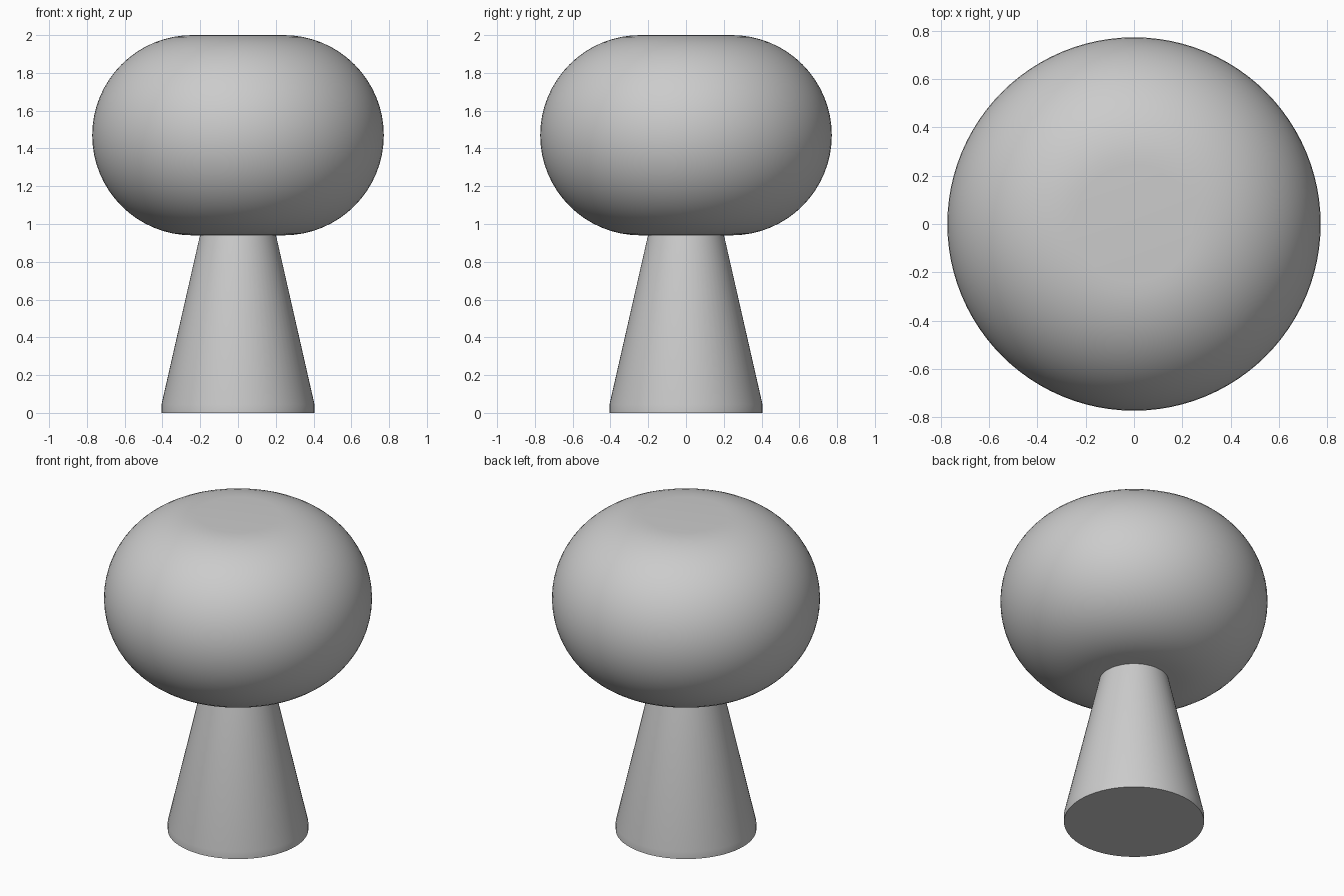
import bpy
import math

cube = bpy.data.objects.get("Cube")
if cube:
    bpy.data.objects.remove(cube)

grey = bpy.data.materials.new("plain_grey")
grey.use_nodes = True
colour = (0.6, 0.6, 0.6, 1)
grey.diffuse_color = colour
grey.node_tree.nodes["Principled BSDF"].inputs["Base Color"].default_value = colour


def lathe(name, profile, sides):
    """Spin a profile of (radius, height) around z and close both ends."""
    verts, faces = [], []
    for r, z in profile:
        for i in range(sides):
            a = math.tau * i / sides
            verts.append((r * math.cos(a), r * math.sin(a), z))
    for k in range(len(profile) - 1):
        for i in range(sides):
            j = (i + 1) % sides
            low, high = k * sides, (k + 1) * sides
            faces.append((low + i, low + j, high + j, high + i))
    faces.append(tuple(reversed(range(sides))))
    faces.append(tuple(range(len(verts) - sides, len(verts))))
    mesh = bpy.data.meshes.new(name)
    mesh.from_pydata(verts, [], faces)
    mesh.materials.append(grey)
    obj = bpy.data.objects.new(name, mesh)
    bpy.context.collection.objects.link(obj)
    bpy.ops.object.select_all(action="DESELECT")
    obj.select_set(True)
    bpy.context.view_layer.objects.active = obj
    bpy.ops.object.shade_smooth_by_angle(angle=math.radians(30))
    return obj


# Tapered stem with a short straight foot
lathe("stem", [(0.405, 0), (0.405, 0.045), (0.2, 0.945)], 64)

# Rounded cap: flat top and bottom discs joined by a half-round rim
FLAT, RIM, MIDDLE, STEPS = 0.242, 0.53, 1.47, 32
rim = []
for s in range(STEPS + 1):
    t = math.pi * (s / STEPS - 0.5)
    rim.append((FLAT + RIM * math.cos(t), MIDDLE + RIM * math.sin(t)))
lathe("cap", rim, 96)
